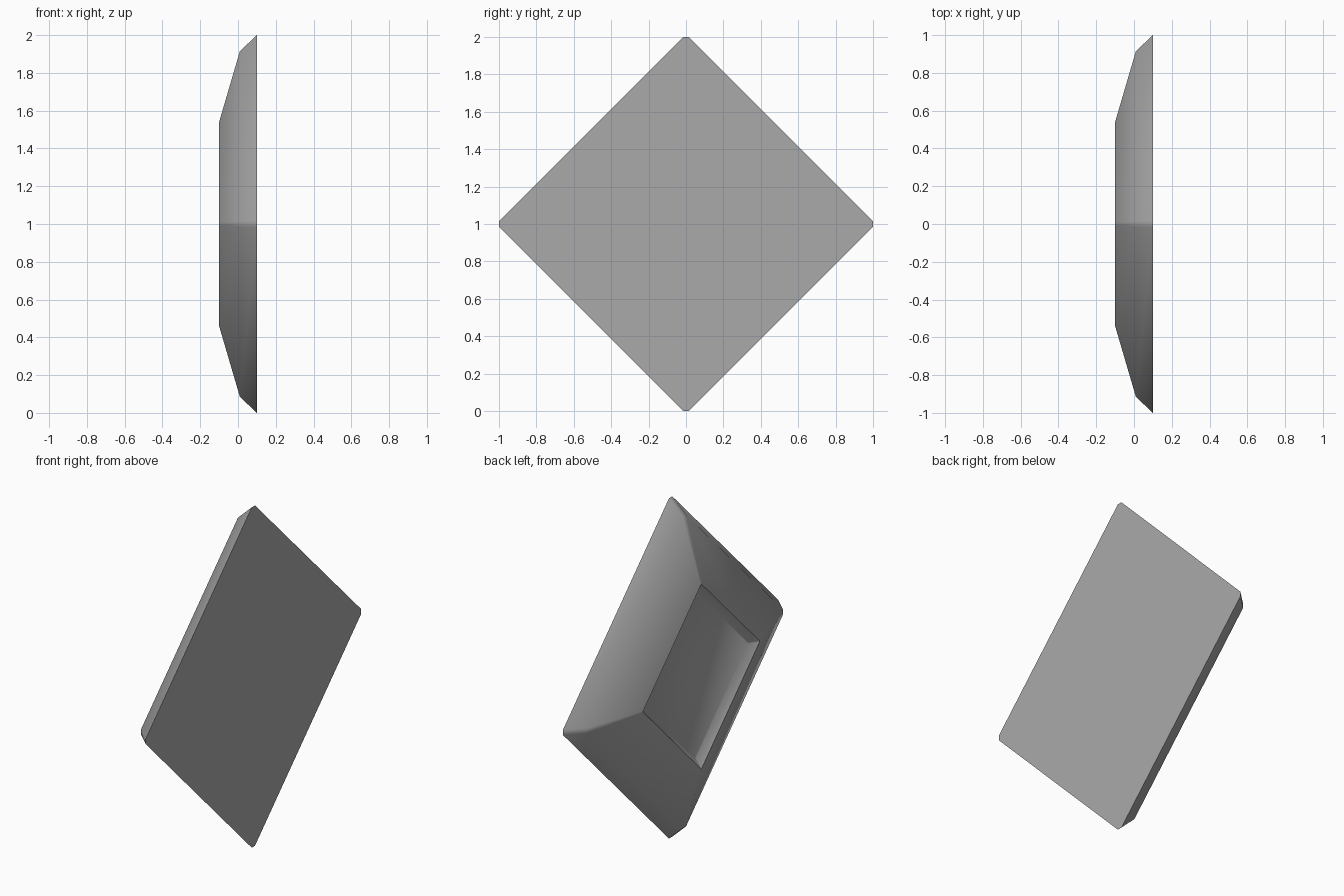
import bpy
import bmesh
import math

cube = bpy.data.objects.get("Cube")
if cube:
    bpy.data.objects.remove(cube, do_unlink=True)

grey = bpy.data.materials.new("mid_grey")
grey.use_nodes = True
colour = (0.4, 0.4, 0.4, 1)
grey.diffuse_color = colour
grey.node_tree.nodes["Principled BSDF"].inputs["Base Color"].default_value = colour


def diamond_ring(bm, x, radius, cut):
    """Diamond around the x axis with its four corners cut off."""
    ring = []
    for i in range(4):
        a = i * math.pi / 2
        for side in (-cut, cut):
            y = radius * math.cos(a) - side * math.sin(a)
            z = radius * math.sin(a) + side * math.cos(a)
            ring.append(bm.verts.new((x, y, z + 1)))
    return ring


# Flat back, outer bevel, long slope, rim, then recessed floor: x, radius, corner cut
profile = [(0.1, 1.0, 0.015), (0.01, 0.915, 0.015),
           (-0.1, 0.54, 0.004), (-0.06, 0.49, 0.004)]

bm = bmesh.new()
rings = [diamond_ring(bm, *p) for p in profile]
for a, b in zip(rings, rings[1:]):
    for i in range(len(a)):
        j = (i + 1) % len(a)
        bm.faces.new((a[i], a[j], b[j], b[i]))
bm.faces.new(rings[0])
bm.faces.new(rings[-1])
bmesh.ops.recalc_face_normals(bm, faces=bm.faces)

mesh = bpy.data.meshes.new("diamond_panel")
bm.to_mesh(mesh)
bm.free()
mesh.materials.append(grey)
panel = bpy.data.objects.new("diamond_panel", mesh)
bpy.context.collection.objects.link(panel)

# Soft slopes and corners, sharp back edge and rim
bpy.ops.object.select_all(action="DESELECT")
panel.select_set(True)
bpy.context.view_layer.objects.active = panel
bpy.ops.object.shade_smooth_by_angle(angle=math.radians(48))
